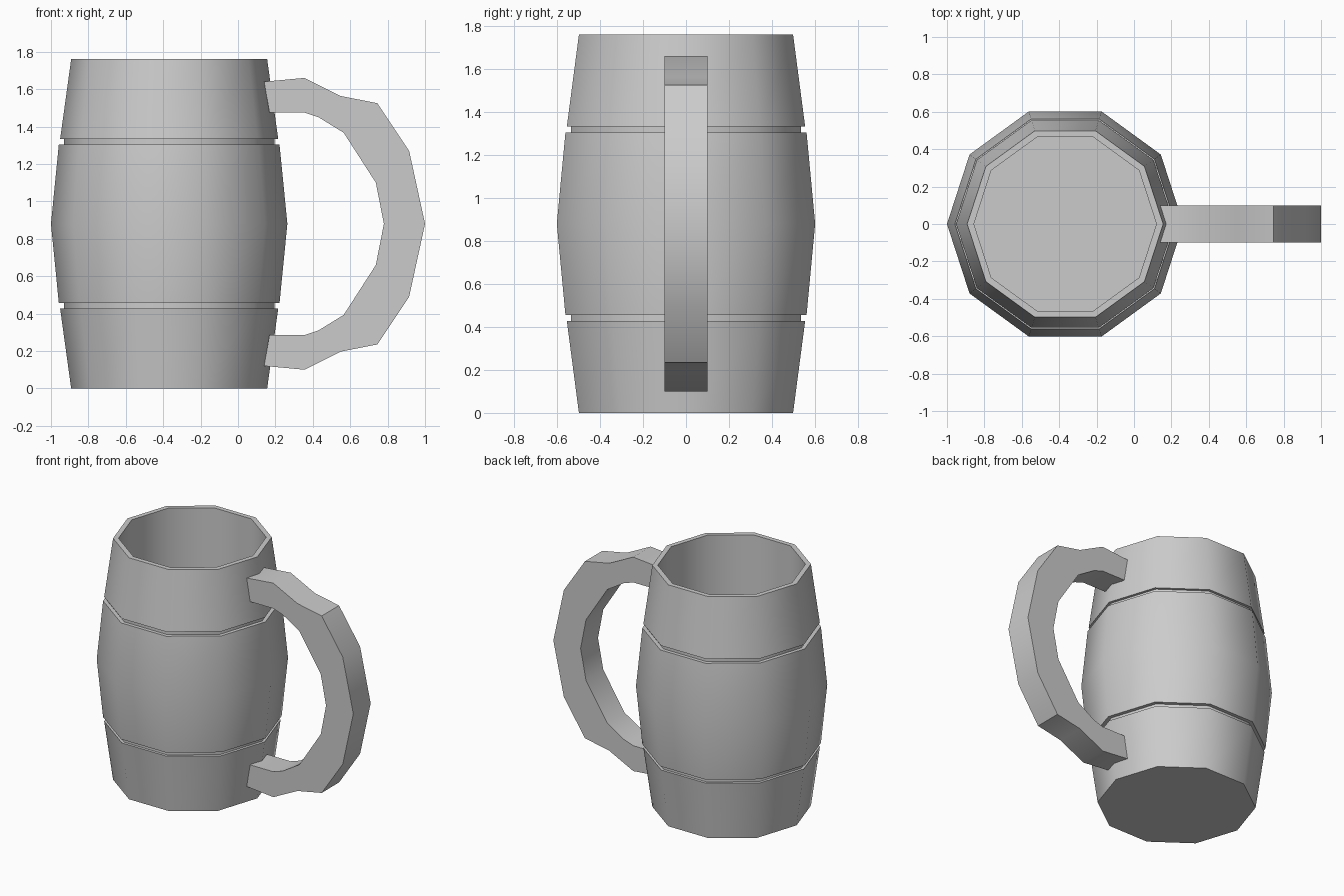
import bpy, bmesh, math

if "Cube" in bpy.data.objects:
    bpy.data.objects.remove(bpy.data.objects["Cube"])

SIDES, CX, MID = 10, -0.368, 0.88


def finish(name, bm, angle):
    bmesh.ops.recalc_face_normals(bm, faces=bm.faces)
    mesh = bpy.data.meshes.new(name)
    bm.to_mesh(mesh)
    bm.free()
    obj = bpy.data.objects.new(name, mesh)
    bpy.context.collection.objects.link(obj)
    bpy.ops.object.select_all(action='DESELECT')
    obj.select_set(True)
    bpy.context.view_layer.objects.active = obj
    bpy.ops.object.shade_smooth_by_angle(angle=math.radians(angle))
    return obj


# Barrel-shaped cup: lower half profile (radius, height), mirrored about mid height
lower = [(0.524, 0), (0.583, 0.427), (0.563, 0.427), (0.563, 0.456), (0.59, 0.456)]
upper = [(r, 2 * MID - z) for r, z in reversed(lower)]
inside = [(0.488, 2 * MID), (0.488, 0.08)]
profile = lower + [(0.632, MID)] + upper + inside

bm = bmesh.new()
rings = []
for r, z in profile:
    rings.append([bm.verts.new((CX + r * math.cos(math.tau * i / SIDES),
                                r * math.sin(math.tau * i / SIDES), z))
                  for i in range(SIDES)])
for a, b in zip(rings, rings[1:]):
    for i in range(SIDES):
        j = (i + 1) % SIDES
        bm.faces.new((a[i], a[j], b[j], b[i]))
bm.faces.new(rings[0])      # underside
bm.faces.new(rings[-1])     # inner floor
finish("cup", bm, 40)

# Handle: paired outer and inner outline points (x, z), mirrored about mid height
outer = [(0.14, 1.64), (0.355, 1.66), (0.55, 1.563), (0.745, 1.525), (0.915, 1.27), (1.0, MID)]
inner = [(0.168, 1.475), (0.355, 1.475), (0.43, 1.45), (0.565, 1.367), (0.737, 1.1), (0.78, MID)]


def mirrored(points):
    return points + [(x, 2 * MID - z) for x, z in reversed(points[:-1])]


bm = bmesh.new()
sections = []
for (xo, zo), (xi, zi) in zip(mirrored(outer), mirrored(inner)):
    sections.append([bm.verts.new(p) for p in
                     ((xo, -0.1, zo), (xo, 0.1, zo), (xi, 0.1, zi), (xi, -0.1, zi))])
for a, b in zip(sections, sections[1:]):
    for i in range(4):
        j = (i + 1) % 4
        bm.faces.new((a[i], a[j], b[j], b[i]))
bm.faces.new(sections[0])
bm.faces.new(sections[-1])
finish("handle", bm, 40)
